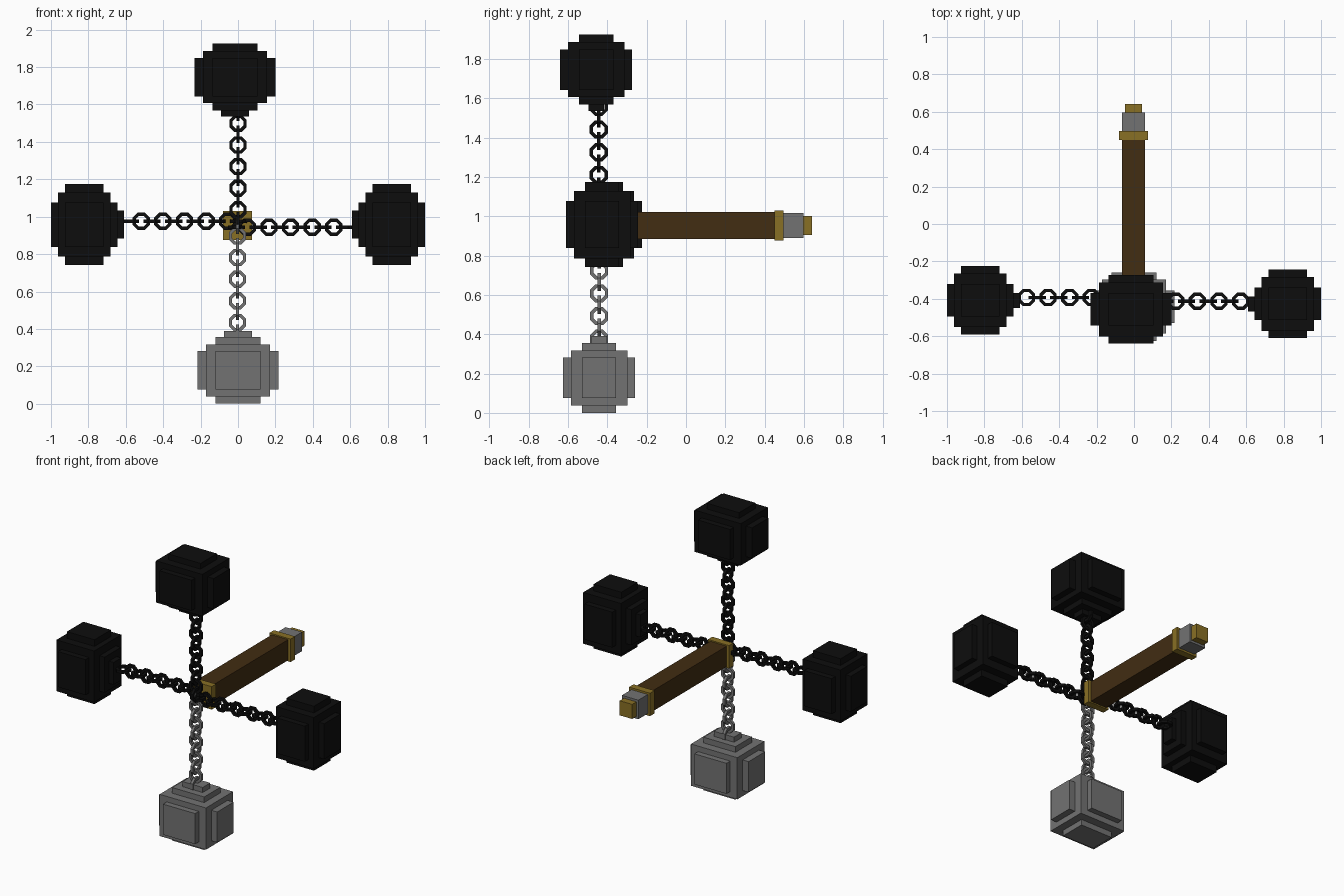
import bpy, bmesh
from math import cos, sin, pi
from mathutils import Vector, Matrix

cube = bpy.data.objects.get("Cube")
if cube:
    bpy.data.objects.remove(cube, do_unlink=True)


def material(name, color):
    m = bpy.data.materials.new(name)
    m.use_nodes = True
    m.diffuse_color = (*color, 1)
    bsdf = next(n for n in m.node_tree.nodes if n.type == 'BSDF_PRINCIPLED')
    bsdf.inputs["Base Color"].default_value = (*color, 1)
    return m


black = material("black_iron", (0.004, 0.004, 0.004))
grey = material("grey_steel", (0.17, 0.17, 0.17))
brown = material("brown_wood", (0.054, 0.026, 0.006))
brass = material("dull_brass", (0.25, 0.16, 0.018))


def finish(name, bm, mat):
    bmesh.ops.recalc_face_normals(bm, faces=bm.faces)
    mesh = bpy.data.meshes.new(name)
    bm.to_mesh(mesh)
    bm.free()
    mesh.materials.append(mat)
    ob = bpy.data.objects.new(name, mesh)
    bpy.context.scene.collection.objects.link(ob)


def add_box(bm, lo, hi, frame=Matrix()):
    lo, hi = Vector(lo), Vector(hi)
    m = frame @ Matrix.Translation((lo + hi) / 2) @ Matrix.Diagonal((*(hi - lo), 1))
    bmesh.ops.create_cube(bm, size=1, matrix=m)


def frame_of(origin, side, out):
    """Local x = side, y = world y, z = outward along the chain."""
    m = Matrix((side, Vector((0, 1, 0)), out)).transposed().to_4x4()
    m.translation = origin
    return m


def ball(name, mat, tip, side, out):
    # stepped block: depth is measured from the outer tip towards the chain
    bm = bmesh.new()
    f = frame_of(Vector(tip), side, -out)
    for u, v, near, far in (
            (0.172, 0.144, 0.038, 0.318),   # core
            (0.216, 0.087, 0.076, 0.281),   # side plates
            (0.119, 0.183, 0.076, 0.281),   # front and back plates
            (0.119, 0.087, 0.0, 0.356),     # outer and inner plates
            (0.075, 0.04, 0.3, 0.39)):      # chain mount
        add_box(bm, (-u, -v, near), (u, v, far), f)
    finish(name, bm, mat)


def add_link(bm, centre, a, b, normal):
    # octagonal ring of square section lying in the plane of a and b
    rings = []
    for i in range(8):
        t = (i + 0.5) * pi / 4
        d = a * cos(t) + b * sin(t)
        rings.append([bm.verts.new(centre + d * r + normal * h)
                      for r, h in ((0.05, -0.009), (0.05, 0.009),
                                   (0.031, 0.009), (0.031, -0.009))])
    for i in range(8):
        p, q = rings[i], rings[(i + 1) % 8]
        for j in range(4):
            k = (j + 1) % 4
            bm.faces.new((p[j], q[j], q[k], p[k]))


def chain(name, mat, start, side, out):
    bm = bmesh.new()
    front = Vector((0, 1, 0))
    for k in range(11):
        c = Vector(start) + out * 0.0578 * k
        if k % 2:
            add_link(bm, c, out, side, front)
        else:
            add_link(bm, c, out, front, side)
    finish(name, bm, mat)


# Four chained weights around the head of the handle
X, Z = Vector((1, 0, 0)), Vector((0, 0, 1))
for word, mat, tip, start, side, out in (
        ("bottom", grey, (0, -0.442, 0), (-0.003, -0.442, 0.955), X, -Z),
        ("top", black, (-0.016, -0.457, 1.925), (0, -0.444, 0.979), X, Z),
        ("right", black, (-1, -0.408, 0.958), (0.003, -0.393, 0.976), Z, -X),
        ("left", black, (1, -0.427, 0.958), (-0.008, -0.413, 0.944), Z, X)):
    ball(word + "_weight", mat, tip, side, out)
    chain(word + "_chain", mat, start, side, out)

# Handle along y: half width, half height, y start, y end
for name, mat, w, h, y0, y1 in (
        ("handle_shaft", brown, 0.061, 0.069, -0.38, 0.47),
        ("front_collar", brass, 0.078, 0.077, -0.386, -0.34),
        ("rear_collar", brass, 0.078, 0.077, 0.45, 0.497),
        ("pommel_block", grey, 0.061, 0.064, 0.49, 0.597),
        ("pommel_tip", brass, 0.046, 0.049, 0.59, 0.642)):
    bm = bmesh.new()
    add_box(bm, (-0.003 - w, y0, 0.953 - h), (-0.003 + w, y1, 0.953 + h))
    finish(name, bm, mat)
